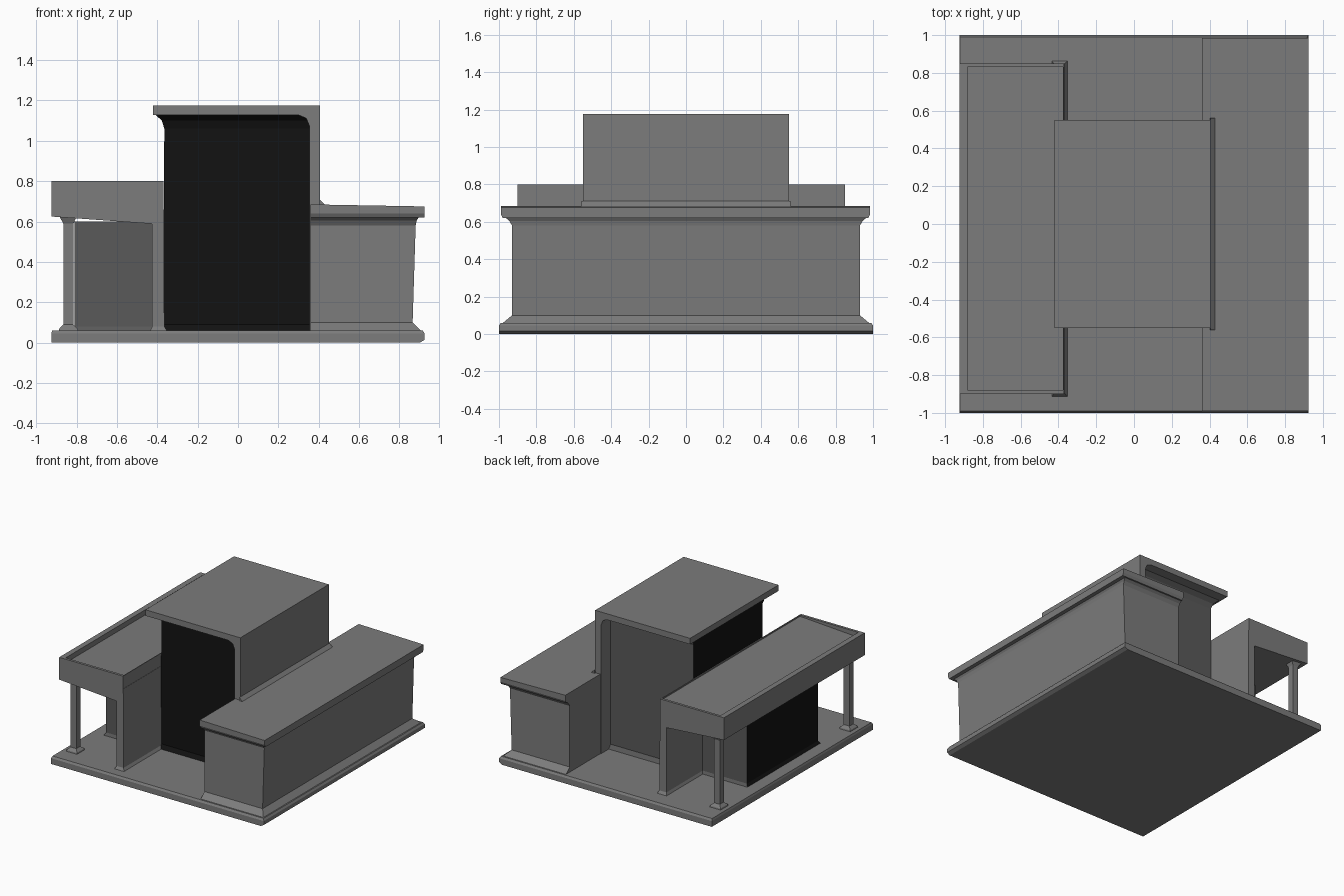
import bpy, bmesh
from mathutils import Vector

if "Cube" in bpy.data.objects:
    bpy.data.objects.remove(bpy.data.objects["Cube"])


def material(name, value):
    mat = bpy.data.materials.new(name)
    mat.diffuse_color = (value, value, value, 1)
    mat.use_nodes = True
    mat.node_tree.nodes["Principled BSDF"].inputs["Base Color"].default_value = mat.diffuse_color
    return mat


STONE = material("dark_grey", 0.2)
SHADE = material("deep_grey", 0.1)
BLACK = material("black_glazing", 0.006)


def make_object(name, bm):
    bmesh.ops.recalc_face_normals(bm, faces=bm.faces)
    mesh = bpy.data.meshes.new(name)
    bm.to_mesh(mesh)
    bm.free()
    for mat in (STONE, SHADE, BLACK):
        mesh.materials.append(mat)
    obj = bpy.data.objects.new(name, mesh)
    bpy.context.collection.objects.link(obj)
    return obj


def paint(obj, direction, index):
    """Give the faces that look along a direction another material."""
    for poly in obj.data.polygons:
        if poly.normal.dot(Vector(direction)) > 0.6:
            poly.material_index = index


def loft(name, rings):
    """Closed solid through stacked rectangles (x0, x1, y0, y1, z_left, z_right)."""
    bm = bmesh.new()
    loops = []
    for x0, x1, y0, y1, zl, zr in rings:
        corners = ((x0, y0, zl), (x1, y0, zr), (x1, y1, zr), (x0, y1, zl))
        loops.append([bm.verts.new(c) for c in corners])
    for a, b in zip(loops, loops[1:]):
        for i in range(4):
            j = (i + 1) % 4
            bm.faces.new((a[i], a[j], b[j], b[i]))
    bm.faces.new(loops[0])
    bm.faces.new(loops[-1])
    return make_object(name, bm)


def coved(name, x0, x1, y0, y1, stages):
    """Rectangle shaft flared outward by a different amount at each height.
    stages: (z, flare on left, flare on right, flare on y ends)."""
    return loft(name, [(x0 - l, x1 + r, y0 - e, y1 + e, z, z) for z, l, r, e in stages])


def extrude_y(name, profile, y0, y1):
    bm = bmesh.new()
    face = bm.faces.new([bm.verts.new((x, y0, z)) for x, z in profile])
    moved = bmesh.ops.extrude_face_region(bm, geom=[face])["geom"]
    verts = [v for v in moved if isinstance(v, bmesh.types.BMVert)]
    bmesh.ops.translate(bm, verts=verts, vec=(0, y1 - y0, 0))
    bm.faces.new([v for v in face.verts]) if not face.is_valid else None
    return make_object(name, bm)


# Ground slab
loft("base_slab", [(-0.925, 0.90, -1, 1, 0, 0), (-0.925, 0.925, -1, 1, 0.015, 0.015),
                   (-0.925, 0.925, -1, 1, 0.045, 0.045), (-0.92, 0.915, -0.99, 0.99, 0.06, 0.06)])

# Right wing walls with coved foot and cornice
coved("right_wing_walls", 0.36, 0.87, -0.93, 0.93,
      [(0.05, 0, 0.045, 0.06), (0.10, 0, -0.005, 0), (0.58, 0, 0.01, 0),
       (0.605, 0, 0.015, 0.015), (0.63, 0, 0.03, 0.045)])

# Right wing roof, falling gently outward
loft("right_wing_roof", [(0.36, 0.925, -0.98, 0.975, 0.62, 0.62),
                         (0.36, 0.925, -0.99, 0.985, 0.64, 0.64),
                         (0.36, 0.925, -0.99, 0.985, 0.685, 0.675)])

# Bent hood: tall side wall and flat roof in one profile
extrude_y("tall_hood", [(0.355, 0.05), (0.405, 0.05), (0.405, 1.175), (-0.42, 1.175),
                        (-0.42, 1.128), (0.30, 1.128), (0.338, 1.112), (0.355, 1.07)],
          -0.55, 0.55)
extrude_y("hood_foot", [(0.40, 0.67), (0.43, 0.685), (0.405, 0.71)], -0.56, 0.56)

# Recessed central block, glazed in front and on the left
block = coved("central_block", -0.365, 0.36, -0.43, 0.43,
              [(0.05, 0.03, 0, 0.03), (0.09, 0.005, 0, 0), (1.06, 0, 0, 0),
               (1.10, 0.012, 0, 0.012), (1.13, 0.045, 0, 0.045)])
paint(block, (0, 1, 0), 1)
paint(block, (0, -1, 0), 2)
paint(block, (-1, 0, 0), 2)

# Left canopy tray with shallow parapet and sloping underside
loft("left_canopy", [(-0.925, -0.37, -0.90, 0.85, 0.625, 0.585),
                     (-0.925, -0.37, -0.90, 0.85, 0.80, 0.80),
                     (-0.882, -0.376, -0.88, 0.83, 0.80, 0.80),
                     (-0.882, -0.376, -0.88, 0.83, 0.76, 0.79)])

# Room under the canopy, glazed on the left
room = coved("canopy_room", -0.81, -0.37, -0.48, 0.40,
             [(0.05, 0.02, 0, 0.02), (0.08, 0, 0, 0), (0.60, 0, 0, 0)])
paint(room, (0, 1, 0), 1)
paint(room, (0, -1, 0), 1)
paint(room, (-1, 0, 0), 2)

# Fin walls and columns at both canopy ends
for end, outer, inner, col_y in (("front", -0.90, -0.40, -0.82), ("back", 0.85, 0.40, 0.79)):
    coved(end + "_fin_wall", -0.425, -0.368, min(outer, inner), max(outer, inner),
          [(0.05, 0.015, 0.022, 0.02), (0.08, 0, 0.003, 0), (0.70, 0, 0, 0)])
    coved(end + "_column", -0.865, -0.815, col_y - 0.025, col_y + 0.025,
          [(0.05, 0.025, 0.025, 0.025), (0.07, 0.02, 0.02, 0.02), (0.09, 0, 0, 0),
           (0.59, 0, 0, 0), (0.625, 0.02, 0.015, 0.015)])
